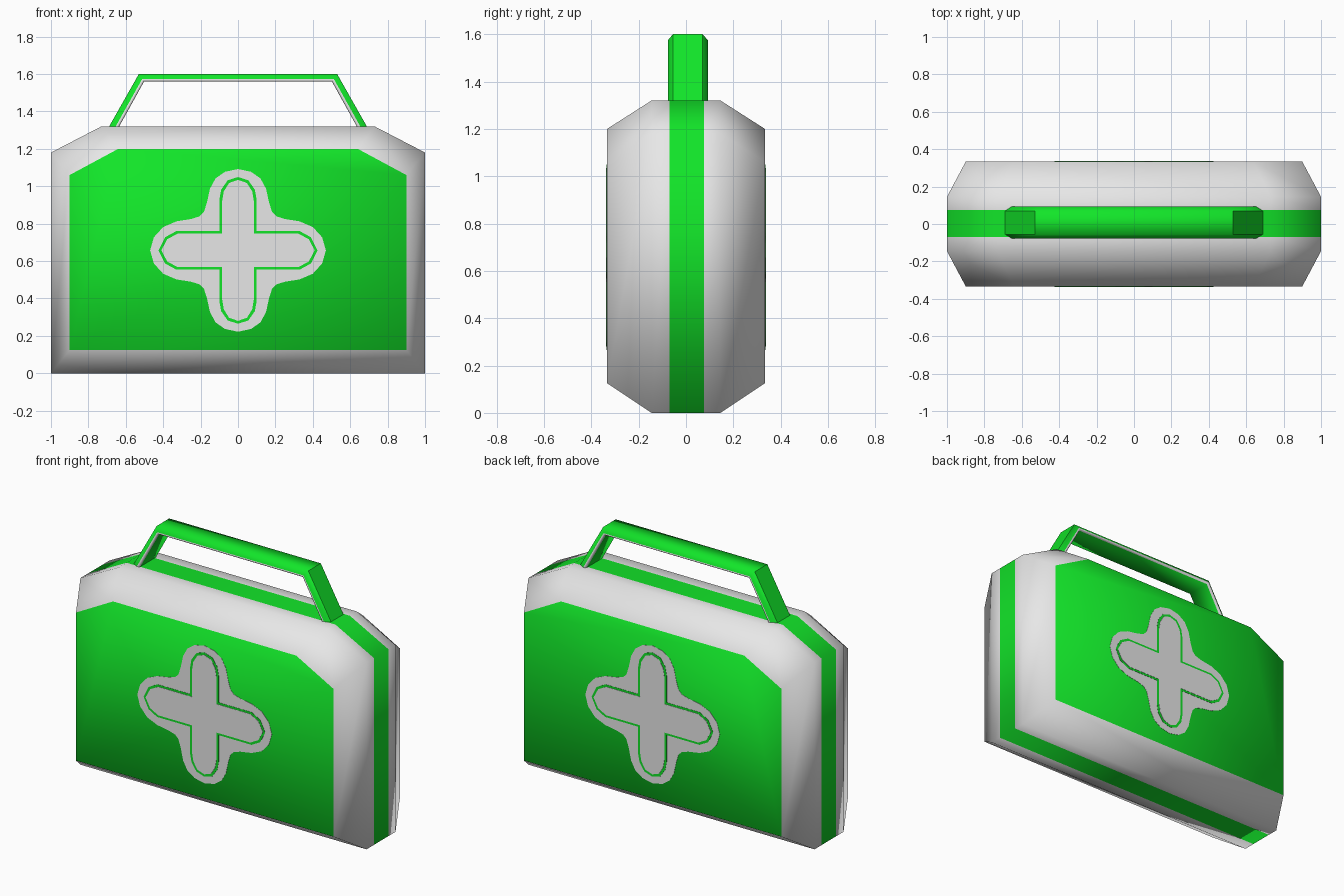
import bpy, bmesh, math

if "Cube" in bpy.data.objects:
    bpy.data.objects.remove(bpy.data.objects["Cube"])


def material(name, rgb):
    m = bpy.data.materials.new(name)
    m.diffuse_color = (*rgb, 1)
    m.use_nodes = True
    m.node_tree.nodes["Principled BSDF"].inputs["Base Color"].default_value = m.diffuse_color
    return m


GREY = material("light grey", (0.8, 0.8, 0.8))
GREEN = material("bright green", (0.006, 0.78, 0.022))


def finish(name, bm, mats, angle=180):
    bmesh.ops.recalc_face_normals(bm, faces=bm.faces[:])
    me = bpy.data.meshes.new(name)
    bm.to_mesh(me)
    bm.free()
    for m in mats:
        me.materials.append(m)
    ob = bpy.data.objects.new(name, me)
    bpy.context.collection.objects.link(ob)
    bpy.ops.object.select_all(action='DESELECT')
    ob.select_set(True)
    bpy.context.view_layer.objects.active = ob
    bpy.ops.object.shade_smooth_by_angle(angle=math.radians(angle))
    return ob


def loft(rings, closed_ring=True):
    """Skin a list of closed point rings and cap both ends."""
    bm = bmesh.new()
    vs = [[bm.verts.new(p) for p in r] for r in rings]
    n = len(vs[0])
    strips = []
    for a, b in zip(vs, vs[1:]):
        strips.append([bm.faces.new((a[i], a[(i + 1) % n], b[(i + 1) % n], b[i]))
                       for i in range(n)])
    caps = [bm.faces.new(vs[0]), bm.faces.new(vs[-1])]
    return bm, strips, caps


# Case: chamfered-top profile lofted front to back, with green panels and band
def mirror_profile(half):
    return half + [(-x, z) for x, z in reversed(half)]


outer = mirror_profile([(1.0, 0.0), (1.0, 1.18), (0.73, 1.32)])
inner = mirror_profile([(0.9, 0.125), (0.9, 1.06), (0.64, 1.2)])
sections = [(-0.333, inner), (-0.145, outer), (-0.07, outer),
            (0.075, outer), (0.145, outer), (0.333, inner)]
bm, strips, caps = loft([[(x, y, z) for x, z in prof] for y, prof in sections])
for f in strips[2] + caps:
    f.material_index = 1
finish("case_body", bm, [GREY, GREEN])

# Handle: chamfered strap section swept along the bent path
path_out = [(-0.70, 1.30), (-0.53, 1.6), (0.53, 1.6), (0.70, 1.30)]
path_in = [(-0.646, 1.30), (-0.502, 1.56), (0.502, 1.56), (0.646, 1.30)]
# (y, depth from outer to inner line)
section = [(-0.055, 0), (0.07, 0), (0.093, 0.65), (0.093, 0.85), (0.085, 1),
           (-0.07, 1), (-0.077, 0.85), (-0.077, 0.65)]
rings = [[(a[0] + (b[0] - a[0]) * t, y, a[1] + (b[1] - a[1]) * t) for y, t in section]
         for a, b in zip(path_out, path_in)]
bm, strips, caps = loft(rings)
for s in strips:
    for i in (2, 3, 5, 6):      # grey rims along both sides
        s[i].material_index = 1
finish("handle", bm, [GREEN, GREY], 50)


# Cross emblem: stacked thin plates on front and back
def cross_outline(quarter):
    right = quarter + [(x, -z) for x, z in reversed(quarter[:-1])]
    return right + [(-x, z) for x, z in reversed(right[1:-1])]


rounded = [(0, 0.435), (0.07, 0.42), (0.12, 0.385), (0.15, 0.33), (0.165, 0.26),
           (0.182, 0.205), (0.205, 0.182), (0.25, 0.168), (0.33, 0.155),
           (0.40, 0.125), (0.45, 0.07), (0.47, 0)]
line = [(0, 0.392), (0.055, 0.375), (0.09, 0.325), (0.1, 0.27), (0.1, 0.103),
        (0.33, 0.103), (0.39, 0.07), (0.425, 0)]
core = [(0, 0.377), (0.048, 0.36), (0.076, 0.315), (0.085, 0.262), (0.085, 0.09),
        (0.322, 0.09), (0.378, 0.06), (0.41, 0)]
layers = [("cross_border", rounded, GREY), ("cross_line", line, GREEN),
          ("cross_centre", core, GREY)]
for side, s in (("front", -1), ("back", 1)):
    for k, (name, quarter, mat) in enumerate(layers):
        pts = cross_outline(quarter)
        y0, y1 = s * 0.332, s * (0.3345 + 0.0015 * k)
        bm, _, _ = loft([[(x, y, z + 0.657) for x, z in pts] for y in (y0, y1)])
        finish(f"{name}_{side}", bm, [mat], 30)
